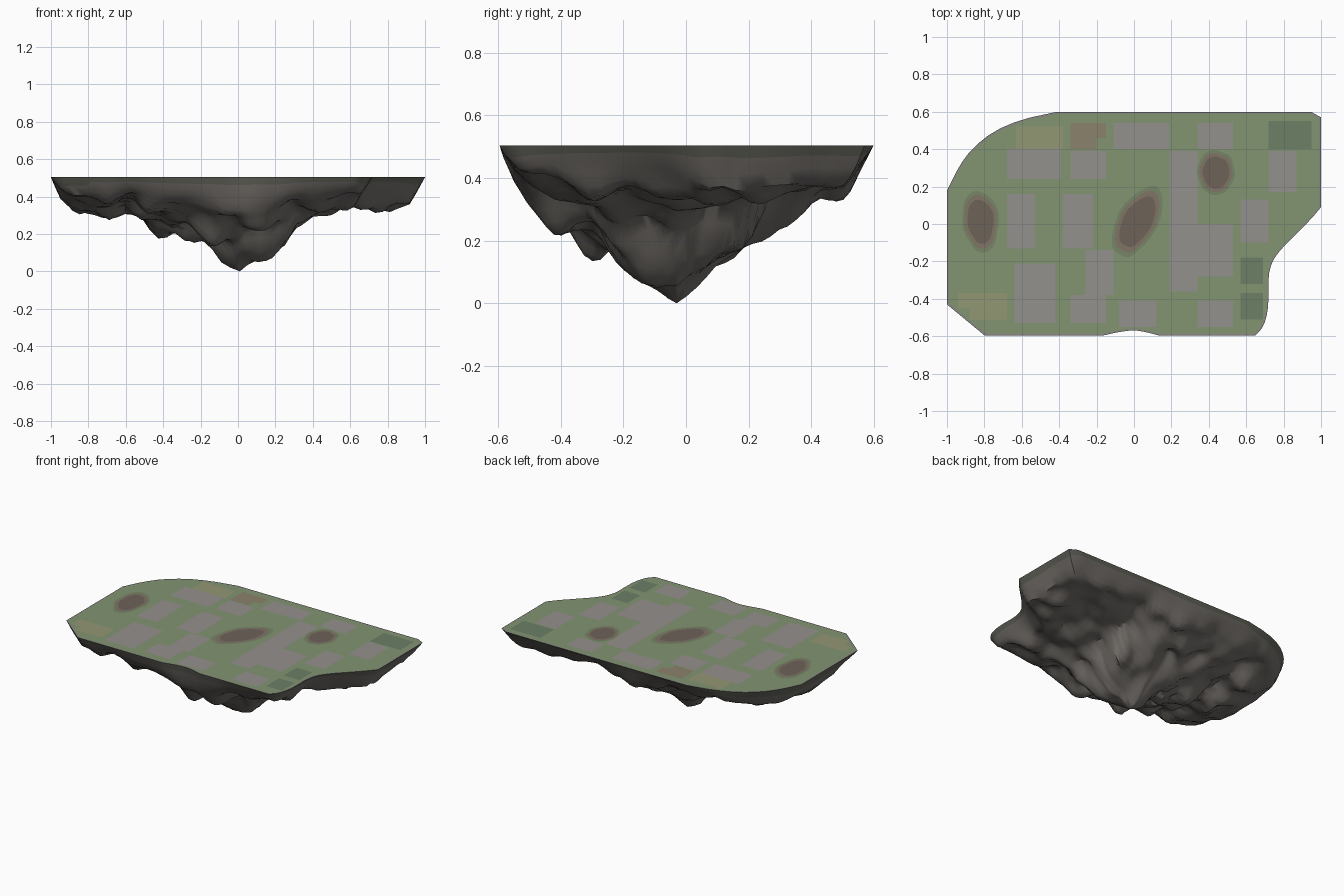
import bpy, bmesh, math
from mathutils import Vector, noise

if "Cube" in bpy.data.objects:
    bpy.data.objects.remove(bpy.data.objects["Cube"])

TOP = 0.503
OUTLINE = [(-1, -.43), (-.8, -.595), (-.16, -.595), (-.08, -.577), (0, -.567), (.06, -.577),
           (.13, -.595), (.65, -.595), (.692, -.55), (.715, -.47), (.72, -.38), (.718, -.28),
           (.738, -.2), (.79, -.13), (.87, -.05), (.95, .03), (1, .09), (1, .57), (.95, .598),
           (-.42, .598), (-.6, .56), (-.75, .497), (-.865, .405), (-.935, .31), (-1, .18)]
# depth of the underside along x and along y
ALONG_X = [(-1, 0), (-.95, .12), (-.88, .2), (-.7, .24), (-.58, .18), (-.48, .27), (-.35, .33),
           (-.2, .35), (-.1, .45), (0, .5), (.1, .45), (.19, .44), (.25, .38), (.3, .26),
           (.42, .22), (.6, .17), (.8, .19), (.92, .15), (1, 0)]
ALONG_Y = [(-.6, 0), (-.55, .13), (-.5, .21), (-.42, .28), (-.35, .31), (-.25, .4), (-.18, .41),
           (-.1, .47), (-.03, .5), (.03, .46), (.1, .4), (.2, .37), (.3, .26), (.37, .25),
           (.5, .16), (.6, 0)]


def material(name, rgb):
    m = bpy.data.materials.new(name)
    m.diffuse_color = (*rgb, 1)
    m.use_nodes = True
    m.node_tree.nodes["Principled BSDF"].inputs["Base Color"].default_value = m.diffuse_color
    return m


ROCK = material("rock", (.18, .165, .15))
MOSS = material("mossy_rock", (.13, .13, .108))
RIM = material("stony_rim", (.25, .25, .22))
GRASS = material("grass", (.225, .295, .165))
PAVING = material("paving", (.295, .282, .268))
BUSH = material("dark_grass", (.15, .215, .13))
HALO = material("worn_grass", (.18, .24, .135))
SAND = material("dry_grass", (.29, .31, .17))
CLAY = material("clay", (.26, .225, .15))
SOIL = material("soil", (.155, .125, .098))
SOIL_EDGE = material("soil_edge", (.215, .175, .13))


def make_object(name, bm, mats):
    me = bpy.data.meshes.new(name)
    bm.to_mesh(me)
    bm.free()
    for m in mats:
        me.materials.append(m)
    ob = bpy.data.objects.new(name, me)
    bpy.context.collection.objects.link(ob)
    return ob


def rounded(points):
    """Cut corners only where the outline is a curve (short segments on both sides)."""
    out, n = [], len(points)
    for i in range(n):
        a, p, b = (Vector(points[(i + k) % n]) for k in (-1, 0, 1))
        if max((p - a).length, (b - p).length) < .25:
            out += [p.lerp(a, .25), p.lerp(b, .25)]
        else:
            out.append(p)
    return out


EDGE = rounded(OUTLINE)
CENTRE = Vector((.01, -.03))


def lookup(table, v):
    for (a, fa), (b, fb) in zip(table, table[1:]):
        if a <= v <= b:
            return fa + (fb - fa) * (v - a) / (b - a)
    return 0


def edge_distance(p):
    best = 9
    for a, b in zip(EDGE, EDGE[1:] + EDGE[:1]):
        t = max(0, min(1, (p - a).dot(b - a) / (b - a).length_squared))
        best = min(best, (p - a.lerp(b, t)).length)
    return best


def clamp(v):
    return max(0, min(1, v))


def depth(p):
    d = edge_distance(p)
    fade = clamp(d / .13)
    calm = fade * clamp((p - CENTRE).length / .3)
    q = Vector((p.x, p.y, 0))
    w = noise.noise_vector(q * 4) * .045 * calm
    a, b = lookup(ALONG_X, p.x + w.x), lookup(ALONG_Y, p.y + w.y)
    # shallow corners, except for the full lobe at the back right
    full = .2 + .55 * clamp((p.x - .3) * 3) * clamp((p.y + .05) * 5)
    base = full * min(a, b) + (1 - full) * a * b / .5
    # the wall is gentler around the bay on the right and at the corners
    bay = clamp(1 - (p - Vector((.75, -.2))).length / .4)
    corner = clamp(abs(p.x * p.y) * 3) * (1 - full)
    base = min(base, .5 * (1 - math.exp(-d / (.13 + .22 * bay + .1 * corner))))
    # chunky boulders plus fine roughness
    cell = noise.voronoi(q * 5 + Vector((3, 1, .4)))[0][0]
    lumps = .5 * (.33 - cell) + .2 * noise.noise(q * 8 + Vector((5, 2, 0)))
    return max(0, base * (1 + lumps * calm))


def resample(points, step):
    out = []
    for a, b in zip(points, points[1:] + points[:1]):
        n = max(1, round((b - a).length / step))
        out += [a.lerp(b, i / n) for i in range(n)]
    return out


# Rocky underside: rings shrinking from the outline to the lowest point
rim = resample(EDGE, .045)
RINGS, N = 24, len(rim)
bm = bmesh.new()
rings = []
for r in range(RINGS):
    t = (r / RINGS) ** 1.2
    ps = [p.lerp(CENTRE, t) for p in rim]
    rings.append([bm.verts.new((p.x, p.y, -depth(p) if r else 0)) for p in ps])
tip = bm.verts.new((CENTRE.x, CENTRE.y, -depth(CENTRE)))
for r in range(RINGS - 1):
    for i in range(N):
        j = (i + 1) % N
        f = bm.faces.new((rings[r][i], rings[r + 1][i], rings[r + 1][j], rings[r][j]))
        f.material_index = 1 if r == 0 else 0
for i in range(N):
    bm.faces.new((rings[-1][i], tip, rings[-1][(i + 1) % N]))
low = min(v.co.z for v in bm.verts)
for v in bm.verts:
    v.co.z = TOP + v.co.z * TOP / -low
rock = make_object("rock_underside", bm, [ROCK, MOSS])
for f in rock.data.polygons:
    f.use_smooth = True
rock.data.set_sharp_from_angle(angle=math.radians(45))


def sheet(name, points, z, mat):
    bm = bmesh.new()
    bm.faces.new([bm.verts.new((x, y, z)) for x, y in points])
    return make_object(name, bm, [mat])


# Flat turf with a thin stony rim around it
sheet("turf_rim", EDGE, TOP, RIM)
sheet("turf", [(x * .99, y * .982) for x, y in EDGE], TOP + .0004, GRASS)

# Ground patches: x0, x1, y0, y1
PATCHES = [
    ("paving", PAVING, [(-.68, -.39, .24, .4), (-.34, -.15, .24, .39), (-.11, .19, .4, .54),
                        (.34, .53, .4, .54), (.19, .34, -.36, .39), (.34, .53, -.28, 0),
                        (.57, .72, -.1, .13), (.72, .87, .17, .39), (-.68, -.53, -.13, .16),
                        (-.38, -.22, -.13, .16), (-.26, -.11, -.38, -.14),
                        (-.34, -.15, -.53, -.38), (-.64, -.42, -.53, -.21),
                        (-.08, .12, -.55, -.41), (.34, .53, -.55, -.41)]),
    ("dark_grass", BUSH, [(.72, .95, .4, .55), (.57, .69, -.32, -.18), (.57, .69, -.51, -.37)]),
    ("dry_grass", SAND, [(-.63, -.38, .4, .52), (-.94, -.68, -.45, -.37), (-.88, -.68, -.51, -.45)]),
    ("clay", CLAY, [(-.34, -.15, .46, .54), (-.34, -.2, .4, .46)])]
for name, mat, rects in PATCHES:
    for x0, x1, y0, y1 in rects:
        sheet(name + "_patch", [(x0, y0), (x1, y0), (x1, y1), (x0, y1)], TOP + .0008, mat)

# Bare soil spots: worn grass halo, brown edge, dark middle
for x, y, rx, ry, turn in [(-.82, .015, .085, .145, 6), (.02, .01, .095, .175, -30), (.44, .275, .09, .105, 0)]:
    c, s = math.cos(math.radians(turn)), math.sin(math.radians(turn))
    for k, (grow, mat) in enumerate([(1.15, HALO), (1, SOIL_EDGE), (.82, SOIL)]):
        pts = []
        for i in range(28):
            u, v = math.cos(math.tau * i / 28), math.sin(math.tau * i / 28)
            g = grow * (1 + .12 * noise.noise((x * 9 + u * 1.5, y * 9 + v * 1.5, 0)))
            u, v = u * rx * g, v * ry * g
            pts.append((x + u * c - v * s, y + u * s + v * c))
        sheet("soil_spot", pts, TOP + .0012 + .0004 * k, mat)
